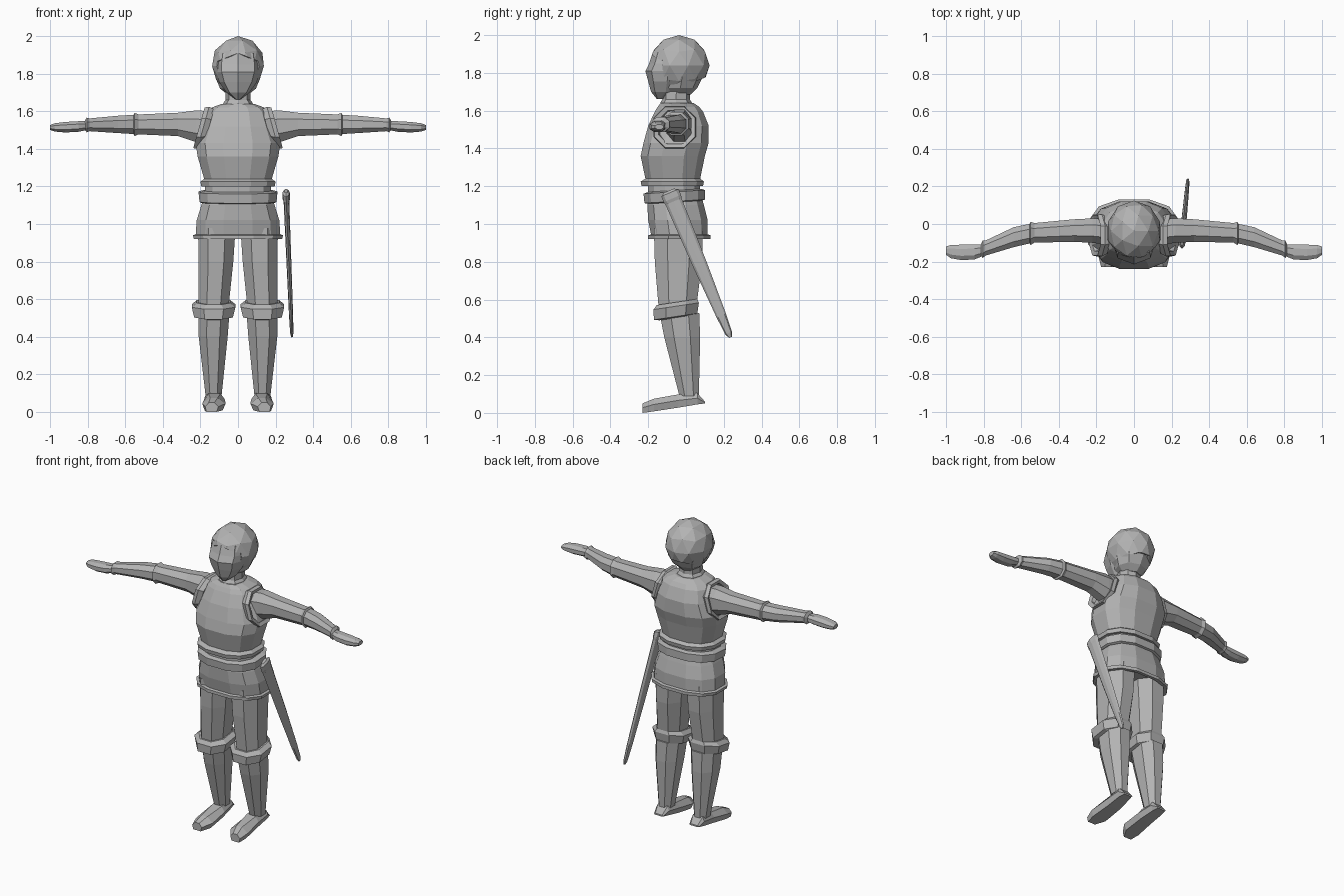
import bpy, bmesh, math
from mathutils import Vector

if "Cube" in bpy.data.objects:
    bpy.data.objects.remove(bpy.data.objects["Cube"])

GREY = bpy.data.materials.new("plain_grey")
GREY.diffuse_color = (0.45, 0.45, 0.45, 1)
GREY.use_nodes = True
GREY.node_tree.nodes["Principled BSDF"].inputs["Base Color"].default_value = GREY.diffuse_color


def finish(name, bm, mirror=False):
    bmesh.ops.recalc_face_normals(bm, faces=bm.faces)
    me = bpy.data.meshes.new(name)
    bm.to_mesh(me)
    bm.free()
    me.materials.append(GREY)
    ob = bpy.data.objects.new(name, me)
    bpy.context.collection.objects.link(ob)
    if mirror:
        ob.modifiers.new("mirror", 'MIRROR').use_mirror_merge = False
    return ob


def skin(name, rings, mirror=False, caps=True):
    """Join successive rings of points with flat faces."""
    bm = bmesh.new()
    vs = [[bm.verts.new(p) for p in r] for r in rings]
    n = len(rings[0])
    for a, b in zip(vs, vs[1:]):
        for i in range(n):
            j = (i + 1) % n
            bm.faces.new((a[i], a[j], b[j], b[i]))
    if caps:
        bm.faces.new(vs[0])
        bm.faces.new(vs[-1])
    return finish(name, bm, mirror)


def outline(n, turn=0.0, power=1.0):
    """Unit polygon stretched to reach 1 on both axes."""
    pts = []
    for i in range(n):
        a = 2 * math.pi * (i + turn) / n
        c, s = math.cos(a), math.sin(a)
        pts.append((math.copysign(abs(c) ** power, c), math.copysign(abs(s) ** power, s)))
    mu, mv = max(abs(p[0]) for p in pts), max(abs(p[1]) for p in pts)
    return [(u / mu, v / mv) for u, v in pts]


def level(z, hx, yf, yb, cx=0.0, n=10, turn=0.0, power=0.85, tilt=0.0):
    """Horizontal ring: half width, front y and back y, optionally tilted."""
    yc, hy = (yf + yb) / 2, (yb - yf) / 2
    return [(cx + u * hx, yc + v * hy, z + tilt * v * hy) for u, v in outline(n, turn, power)]


def across(x, yc, zc, hy, hz, n=8, lean=0.0):
    """Upright ring facing sideways."""
    return [(x - lean * v * hz, yc + u * hy, zc + v * hz) for u, v in outline(n, 0.5, 0.9)]


# cuirass with flared lip at the waist
T = dict(n=12, turn=0.5, power=0.8)
skin("cuirass", [level(*r, **T) for r in [
    (1.20, .195, -.235, .09), (1.225, .20, -.24, .095), (1.24, .18, -.215, .075),
    (1.36, .215, -.24, .10), (1.43, .225, -.225, .12), (1.52, .19, -.20, .12),
    (1.595, .165, -.165, .09), (1.62, .14, -.15, .07), (1.64, .085, -.135, .04)]])
skin("waist", [level(z, .175, -.20, .075, **T) for z in (1.14, 1.22)])
skin("belt", [level(*r, tilt=.06, **T) for r in [
    (1.115, .195, -.20, .085), (1.12, .205, -.22, .10),
    (1.17, .21, -.225, .10), (1.178, .18, -.20, .08)]])

# skirt with hem band, hollow below
skin("skirt", [level(*r, **T) for r in [
    (1.15, .175, -.20, .08), (1.10, .195, -.205, .095), (1.02, .22, -.20, .115),
    (.945, .225, -.185, .115), (.94, .24, -.20, .13), (.92, .235, -.20, .13),
    (.92, .215, -.18, .11), (.95, .21, -.175, .105)]])

# legs
L = dict(n=8, turn=0.5, power=0.9)
skin("thigh", [level(*r, cx=c, **L) for c, r in [
    (.113, (.98, .10, -.17, .09)), (.117, (.80, .092, -.165, .085)),
    (.13, (.56, .08, -.145, .055))]], mirror=True)
skin("knee_cuff", [level(*r, cx=.13, tilt=.15, **L) for r in [
    (.505, .075, -.14, .06), (.51, .103, -.17, .06), (.565, .116, -.172, .068),
    (.587, .09, -.155, .06)]], mirror=True)
skin("shin", [level(*r, cx=c, **L) for c, r in [
    (.128, (.53, .083, -.14, .07)), (.132, (.40, .077, -.115, .075)),
    (.13, (.09, .043, -.035, .068))]], mirror=True)


def foot_ring(y, cx, hx, z0, z1, ridge):
    zm = z0 + (z1 - z0) * 0.55
    return [(cx - hx * .75, y, z0), (cx + hx * .8, y, z0), (cx + hx, y, zm),
            (cx + ridge, y, z1), (cx - ridge, y, z1), (cx - hx, y, zm)]


skin("foot", [foot_ring(*r) for r in [
    (-.23, .14, .035, 0, .05, .015), (-.17, .128, .062, .008, .075, .02),
    (-.04, .125, .055, .028, .098, .032), (.06, .13, .047, .045, .105, .035),
    (.10, .13, .035, .05, .06, .025)]], mirror=True)

# arms: flared upper sleeve, forearm sleeve, hand
skin("upper_sleeve", [across(*r) for r in [
    (.15, -.04, 1.515, .07, .085), (.22, -.035, 1.52, .065, .085), (.32, -.035, 1.53, .06, .062),
    (.53, -.047, 1.53, .052, .053), (.55, -.05, 1.53, .062, .062),
    (.56, -.05, 1.53, .045, .045)]], mirror=True)
skin("forearm", [across(*r) for r in [
    (.54, -.048, 1.53, .052, .052), (.64, -.07, 1.53, .053, .046), (.79, -.128, 1.528, .04, .034),
    (.805, -.134, 1.527, .047, .039), (.815, -.137, 1.526, .03, .025)]], mirror=True)
skin("hand", [across(*r) for r in [
    (.79, -.137, 1.525, .028, .022), (.85, -.149, 1.519, .04, .028), (.92, -.151, 1.515, .041, .028),
    (.975, -.147, 1.514, .035, .022), (1.0, -.142, 1.514, .022, .013)]], mirror=True)

# raised rims round the armholes
skin("armhole_rim", [across(x, -.06, 1.512, hy, hz, lean=.28) for x, hy, hz in [
    (.155, .098, .098), (.185, .112, .112), (.208, .108, .108), (.20, .085, .088),
    (.16, .075, .08)]], mirror=True)

# neck, collar and face
skin("neck", [level(z, hx, f, b, n=8) for z, hx, f, b in [
    (1.58, .09, -.15, .045), (1.645, .078, -.135, .03), (1.66, .066, -.125, .02),
    (1.74, .066, -.12, .02)]])
skin("face", [level(z, hx, f, b, n=8, power=.9) for z, hx, f, b in [
    (1.662, .012, -.155, -.12), (1.70, .062, -.185, -.03), (1.755, .10, -.20, .0),
    (1.81, .118, -.215, .03), (1.85, .12, -.195, .03), (1.91, .11, -.175, .03)]])

# hair: faceted cap with an arched opening for the face
bm = bmesh.new()
bmesh.ops.create_icosphere(bm, subdivisions=2, radius=1)
for v in bm.verts:
    p = v.co
    p.x *= .145 if p.z > -.3 else .13
    p.y = p.y * .162 - .037
    p.z = 1.84 + p.z * .16
for co, no in [((0, -.125, 0), (0, 1, 0)), ((0, 0, 1.91), (.4, 0, 1)),
               ((0, 0, 1.91), (-.4, 0, 1)), ((0, 0, 1.735), (0, -.4, 1))]:
    bmesh.ops.bisect_plane(bm, geom=bm.verts[:] + bm.edges[:] + bm.faces[:],
                           plane_co=co, plane_no=Vector(no).normalized())
gone = []
for f in bm.faces:
    c = f.calc_center_median()
    if (c.y < -.125 and c.z + .4 * abs(c.x) < 1.91) or c.z - .4 * c.y < 1.735:
        gone.append(f)
bmesh.ops.delete(bm, geom=gone, context='FACES')
hair = finish("hair", bm)
shell = hair.modifiers.new("thickness", 'SOLIDIFY')
shell.thickness, shell.offset = .018, -1
# nape under the hair
skin("nape", [level(z, hx, f, b, n=8) for z, hx, f, b in [
    (1.685, .05, -.10, .025), (1.72, .095, -.12, .06), (1.78, .12, -.13, .09)]])

# scabbard hanging at the hip: flat tapering blade case with a rounded mouth
top, end = Vector((.256, -.085, 1.165)), Vector((.287, .235, .40))
axis = (end - top).normalized()
side = axis.cross(Vector((1, 0, 0))).normalized()
flat = side.cross(axis).normalized()
rings = []
for t, w, d in [(-.015, .028, .010), (0, .05, .02), (.04, .05, .02), (.06, .046, .015),
                (.5, .038, .013), (.85, .027, .011), (.97, .019, .009), (1.0, .008, .005)]:
    c = top.lerp(end, t)
    rings.append([c + side * (u * w) + flat * (v * d) for u, v in outline(8)])
skin("scabbard", rings)
